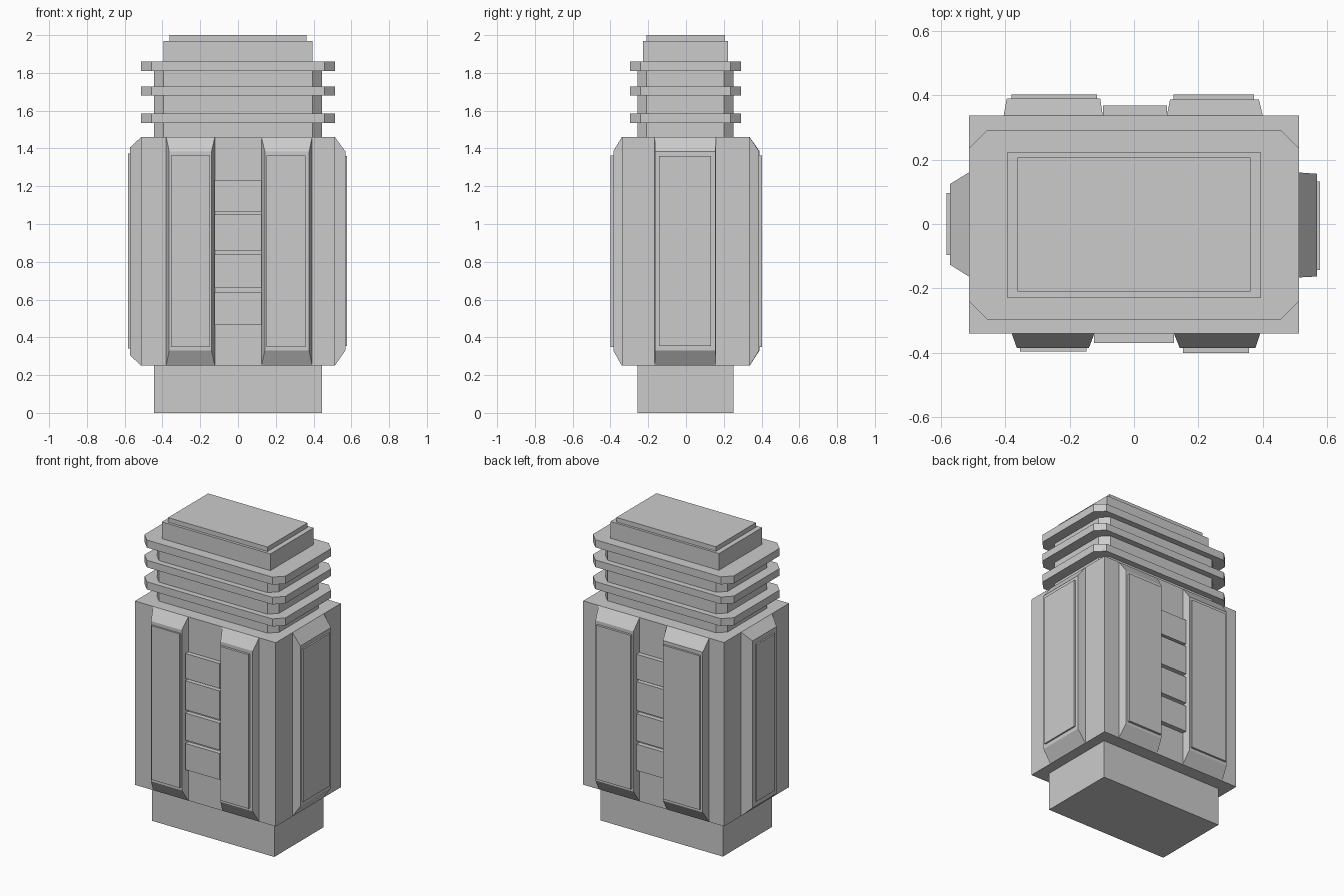
import bpy, bmesh
from math import pi
from mathutils import Matrix

if "Cube" in bpy.data.objects:
    bpy.data.objects.remove(bpy.data.objects["Cube"])


def loft(name, rings, matrix=Matrix()):
    """Closed solid skinned through matching rings of points."""
    bm = bmesh.new()
    loops = [[bm.verts.new(p) for p in ring] for ring in rings]
    n = len(loops[0])
    for a, b in zip(loops, loops[1:]):
        for i in range(n):
            j = (i + 1) % n
            bm.faces.new((a[i], a[j], b[j], b[i]))
    bm.faces.new(loops[0][::-1])
    bm.faces.new(loops[-1])
    bm.transform(matrix)
    bmesh.ops.recalc_face_normals(bm, faces=bm.faces)
    mesh = bpy.data.meshes.new(name)
    bm.to_mesh(mesh)
    bm.free()
    obj = bpy.data.objects.new(name, mesh)
    bpy.context.collection.objects.link(obj)
    return obj


def slab(name, hx, y0, y1, z0, z1, cut=0.0):
    """Upright block, optionally with clipped vertical corners."""
    if cut:
        outline = [(hx - cut, y0), (hx, y0 + cut), (hx, y1 - cut), (hx - cut, y1),
                   (cut - hx, y1), (-hx, y1 - cut), (-hx, y0 + cut), (cut - hx, y0)]
    else:
        outline = [(hx, y0), (hx, y1), (-hx, y1), (-hx, y0)]
    return loft(name, [[(x, y, z) for x, y in outline] for z in (z0, z1)])


def on_side(name, angle, sections):
    """Raised piece on a body side; sections are (depth, u0, u1, z0, z1)."""
    rings = [[(u0, -d, z0), (u1, -d, z0), (u1, -d, z1), (u0, -d, z1)]
             for d, u0, u1, z0, z1 in sections]
    return loft(name, rings, Matrix.Rotation(angle, 4, 'Z'))


def panel(name, angle, wall, face, tip, base_u, face_u, plate_u, face_z, plate_z):
    on_side(name, angle, [(wall, *base_u, 0.25, 1.46), (face, *face_u, *face_z)])
    on_side(name + "_plate", angle, [(face - 0.005, *plate_u, *plate_z),
                                     (tip, *plate_u, *plate_z)])


# Base, body and neck
slab("base", 0.445, -0.258, 0.252, 0, 0.25)
slab("body", 0.513, -0.34, 0.337, 0.25, 1.46)
slab("neck", 0.445, -0.258, 0.252, 1.46, 1.83, 0.05)

# Cooling rings around the neck
for i, (z0, z1) in enumerate([(1.535, 1.585), (1.68, 1.727), (1.81, 1.86)]):
    slab(f"ring_{i + 1}", 0.513, -0.296, 0.291, z0, z1, 0.056)

# Cap
slab("cap", 0.395, -0.228, 0.222, 1.86, 1.97)
slab("cap_plate", 0.362, -0.21, 0.206, 1.97, 2.0)

# Front and back panels (back u runs opposite to x)
FZ, PZ = (0.33, 1.385), (0.348, 1.362)
panel("front_panel_left", 0, 0.34, 0.385, 0.396,
      (-0.38, -0.123), (-0.364, -0.14), (-0.354, -0.147), FZ, PZ)
panel("front_panel_right", 0, 0.34, 0.385, 0.4,
      (0.124, 0.392), (0.142, 0.377), (0.152, 0.358), FZ, PZ)
panel("back_panel_left", pi, 0.337, 0.39, 0.403,
      (0.097, 0.405), (0.105, 0.395), (0.115, 0.38), FZ, PZ)
panel("back_panel_right", pi, 0.337, 0.387, 0.402,
      (-0.4, -0.102), (-0.388, -0.112), (-0.373, -0.122), FZ, PZ)

# Side panels
panel("right_panel", pi / 2, 0.513, 0.568, 0.578,
      (-0.166, 0.16), (-0.163, 0.156), (-0.143, 0.132), (0.33, 1.385), (0.355, 1.36))
panel("left_panel", -pi / 2, 0.513, 0.572, 0.582,
      (-0.16, 0.163), (-0.124, 0.126), (-0.096, 0.097), (0.305, 1.405), (0.34, 1.372))

# Stacked vent blocks between the panels
for i, (z0, z1) in enumerate([(0.465, 0.638), (0.66, 0.838), (0.86, 1.05), (1.066, 1.23)]):
    for side, angle, wall, tip, u in (("front", 0, 0.34, 0.37, (-0.124, 0.125)),
                                      ("back", pi, 0.337, 0.368, (-0.103, 0.097))):
        on_side(f"{side}_vent_{i + 1}", angle, [(wall, *u, z0, z1), (tip, *u, z0, z1)])
